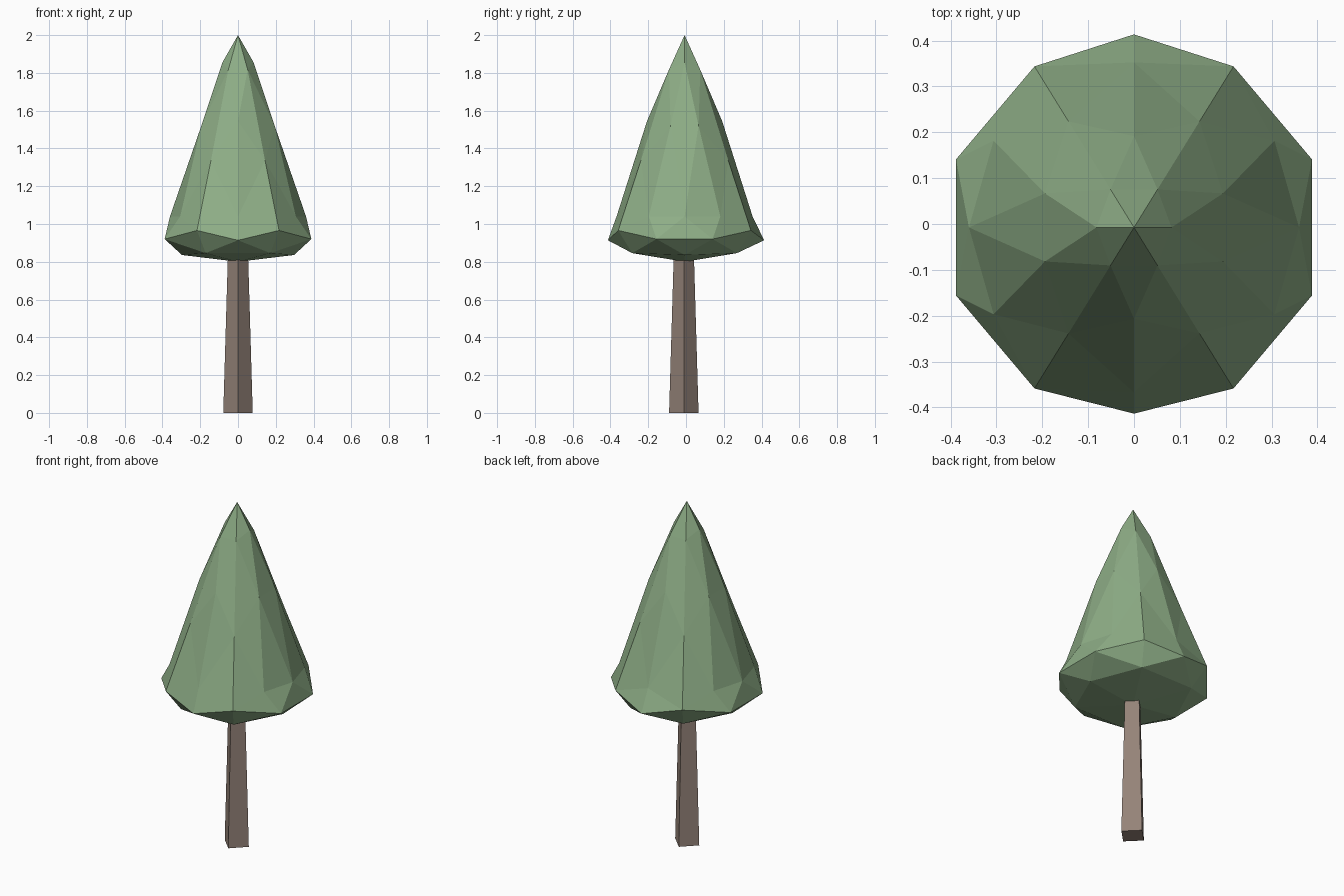
import bpy, bmesh, math
from mathutils import Vector, Matrix

if "Cube" in bpy.data.objects:
    bpy.data.objects.remove(bpy.data.objects["Cube"])

CENTRE_Y = -0.0075


def add_object(name, bm, colour):
    bmesh.ops.recalc_face_normals(bm, faces=bm.faces[:])
    mesh = bpy.data.meshes.new(name)
    bm.to_mesh(mesh)
    bm.free()
    mat = bpy.data.materials.new(name + "_colour")
    mat.diffuse_color = (*colour, 1)
    mat.use_nodes = True
    mat.node_tree.nodes["Principled BSDF"].inputs["Base Color"].default_value = mat.diffuse_color
    mesh.materials.append(mat)
    obj = bpy.data.objects.new(name, mesh)
    bpy.context.collection.objects.link(obj)
    return obj


# Foliage: icosahedron standing on an edge, subdivided once to a sphere
bm = bmesh.new()
phi = (1 + math.sqrt(5)) / 2
for a in (-1, 1):
    for b in (-phi, phi):
        for co in ((a, 0, b), (0, b, a), (b, a, 0)):
            bm.verts.new(co)
bmesh.ops.convex_hull(bm, input=bm.verts[:])
bmesh.ops.subdivide_edges(bm, edges=bm.edges[:], cuts=1, use_grid_fill=True)

# Taper the sphere towards the tip and stretch its upper half
for v in bm.verts:
    p = v.co.normalized()
    taper = 0.36 - 0.24 * p.z
    y = p.y * taper
    # front and back rim corners sit slightly towards the back
    if abs(p.x) < 0.01 and abs(p.y) > 0.8 and -0.6 < p.z < -0.5:
        y += 0.0075
    height = 0.96 if p.z > 0 else 0.24
    v.co = Vector((p.x * taper, y + CENTRE_Y, 1.04 + height * p.z))
add_object("foliage", bm, (0.27, 0.42, 0.24))

# Trunk: tapered four-sided post, corners facing front and sides
bm = bmesh.new()
bmesh.ops.create_cone(bm, cap_ends=True, segments=4, radius1=0.078,
                      radius2=0.050, depth=0.95,
                      matrix=Matrix.Translation((0, CENTRE_Y - 0.004, 0.475)))
add_object("trunk", bm, (0.30, 0.23, 0.19))
